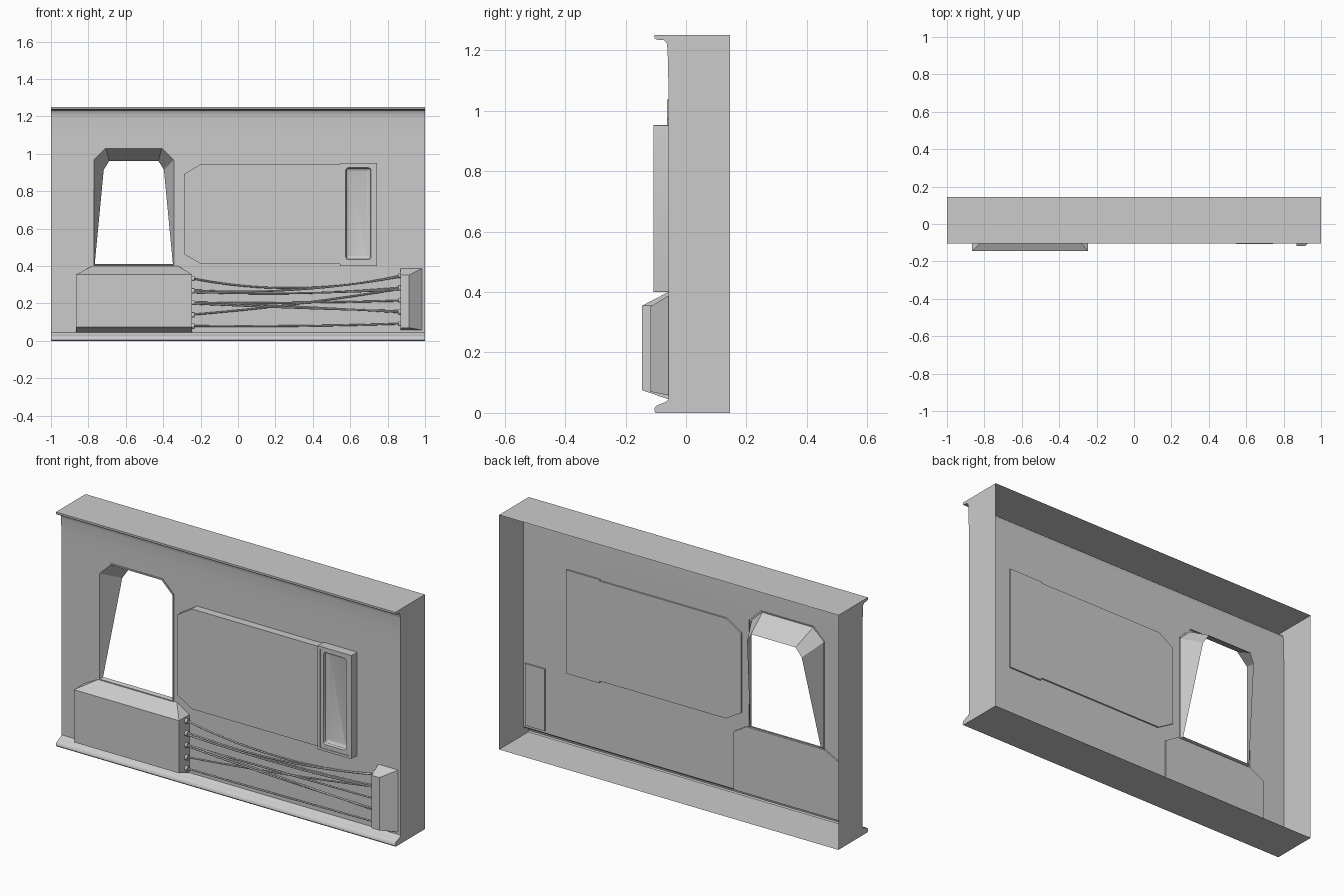
import bpy, bmesh, math
from mathutils import Vector

if "Cube" in bpy.data.objects:
    bpy.data.objects.remove(bpy.data.objects["Cube"])


def finish(bm, name, angle=30):
    bmesh.ops.recalc_face_normals(bm, faces=bm.faces)
    me = bpy.data.meshes.new(name)
    bm.to_mesh(me)
    bm.free()
    ob = bpy.data.objects.new(name, me)
    bpy.context.collection.objects.link(ob)
    bpy.ops.object.select_all(action='DESELECT')
    ob.select_set(True)
    bpy.context.view_layer.objects.active = ob
    bpy.ops.object.shade_smooth_by_angle(angle=math.radians(angle))
    return ob


def loft(name, loops, cap_start=True, cap_end=True, closed=False, angle=30):
    """Skin a series of closed point loops."""
    bm = bmesh.new()
    rings = [[bm.verts.new(p) for p in loop] for loop in loops]
    n = len(rings[0])
    pairs = list(zip(rings, rings[1:])) + ([(rings[-1], rings[0])] if closed else [])
    for a, b in pairs:
        for i in range(n):
            j = (i + 1) % n
            bm.faces.new((a[i], a[j], b[j], b[i]))
    if cap_start and not closed:
        bm.faces.new(rings[0])
    if cap_end and not closed:
        bm.faces.new(rings[-1])
    return finish(bm, name, angle)


def at(outline, y):
    return [(x, y, z) for x, z in outline]


def round_rect(x0, x1, z0, z1, r, n=4):
    pts = []
    for k, (cx, cz) in enumerate([(x1 - r, z1 - r), (x0 + r, z1 - r),
                                  (x0 + r, z0 + r), (x1 - r, z0 + r)]):
        for i in range(n + 1):
            a = math.pi / 2 * (k + i / n)
            pts.append((cx + r * math.cos(a), cz + r * math.sin(a)))
    return pts


WALL = -0.058
CX = -0.557


def arch(w0, z0, w1, z1, w2, z2):
    """Chamfer-topped window outline, symmetric about CX."""
    right = [(w0, z0), (w1, z1), (w2, z2)]
    return [(CX + w, z) for w, z in right] + [(CX - w, z) for w, z in reversed(right)]


# Wall shell: lipped profile, closed ends, open back, window hole
opening = arch(0.214, 0.405, 0.214, 0.968, 0.15, 1.03)
profile = [(0.145, 0), (-0.1, 0), (-0.105, 0.006), (-0.103, 0.018), (-0.096, 0.025),
           (-0.08, 0.031), (-0.066, 0.037), (WALL, 0.045),
           (WALL, 1.05), (-0.059, 1.13), (-0.061, 1.2), (-0.064, 1.224),
           (-0.072, 1.233), (-0.098, 1.235), (-0.104, 1.24), (-0.104, 1.25), (0.145, 1.25)]
FLAT = 7
bm = bmesh.new()
ends = [[bm.verts.new((x, y, z)) for y, z in profile] for x in (-1, 1)]
for end in ends:
    bm.faces.new(end)
for i in range(len(profile) - 1):
    if i != FLAT:
        bm.faces.new((ends[0][i], ends[0][i + 1], ends[1][i + 1], ends[1][i]))
border = [ends[0][FLAT], ends[0][FLAT + 1], ends[1][FLAT + 1], ends[1][FLAT]]
hole = [bm.verts.new(p) for p in at(opening, WALL)]
edges = []
for loop in (border, hole):
    for a, b in zip(loop, loop[1:] + loop[:1]):
        edges.append(bm.edges.get((a, b)) or bm.edges.new((a, b)))
bmesh.ops.triangle_fill(bm, use_beauty=True, edges=edges, normal=(0, -1, 0))
finish(bm, "wall_shell", 40)

# Window hood: thin raised rim and a tunnel deepening towards the top
rim = arch(0.22, 0.4, 0.22, 0.972, 0.154, 1.037)
rear = [(x, -0.042 + (z - 0.41) / 0.553 * 0.102, z)
        for x, z in arch(0.209, 0.41, 0.161, 0.914, 0.131, 0.963)]
loft("window_hood", [at(rim, -0.05), at(rim, -0.063), at(opening, -0.063), rear],
     False, False, angle=10)

# Raised door panel with clipped left corners
panel = [(0.55, 0.412), (0.55, 0.945), (-0.2, 0.945), (-0.29, 0.89), (-0.29, 0.465), (-0.2, 0.412)]
loft("door_panel", [at(panel, -0.05), at(panel, -0.1)])

# Handle frame with a scooped slot
outer = round_rect(0.545, 0.743, 0.4, 0.952, 0.002)
step = round_rect(0.558, 0.73, 0.413, 0.939, 0.004)
slot = round_rect(0.576, 0.711, 0.435, 0.926, 0.014)
scoop = [(y, round_rect(0.576 + d, 0.711 - d, 0.435 + d, 0.926 - d, 0.014 - d * 0.4))
         for y, d in [(-0.09, 0.003), (-0.083, 0.01), (-0.08, 0.02)]]
loft("handle_frame", [at(outer, -0.05), at(outer, -0.107), at(step, -0.107),
                      at(step, -0.104), at(slot, -0.104)] + [at(o, y) for y, o in scoop])

# Equipment box: sloped top and bottom, clipped rear corners
bm = bmesh.new()
back = [(-0.866, 0.045), (-0.246, 0.045), (-0.246, 0.355), (-0.32, 0.4), (-0.78, 0.4), (-0.866, 0.355)]
front = [(-0.866, 0.075), (-0.246, 0.075), (-0.246, 0.355), (-0.866, 0.355)]
r = [bm.verts.new(p) for p in at(back, -0.05)]
m = [bm.verts.new(p) for p in at(back, WALL)]
f = [bm.verts.new(p) for p in at(front, -0.145)]
bm.faces.new(r)
bm.faces.new(f)
for i in range(6):
    j = (i + 1) % 6
    bm.faces.new((r[i], r[j], m[j], m[i]))
for face in [(m[0], m[1], f[1], f[0]), (m[1], m[2], f[2], f[1]), (m[2], m[3], f[2]),
             (m[3], m[4], f[3], f[2]), (m[4], m[5], f[3]), (m[5], m[0], f[0], f[3])]:
    bm.faces.new(face)
finish(bm, "equipment_box", 10)

# Cable bracket: wedge fading into the wall on the right
base = [(0.868, 0.058), (0.985, 0.058), (0.985, 0.388), (0.868, 0.388)]
nose = [(0.87, 0.07), (0.915, 0.07), (0.915, 0.352), (0.87, 0.352)]
loft("cable_bracket", [at(base, -0.05), at(base, WALL), at(nose, -0.117)], angle=10)


def tube(name, path, radius, sides=8):
    """Round tube following a path that runs mostly along x."""
    loops = []
    for i, p in enumerate(path):
        t = (path[min(i + 1, len(path) - 1)] - path[max(i - 1, 0)]).normalized()
        u = t.cross(Vector((0, 1, 0))).normalized()
        v = t.cross(u)
        loops.append([p + radius * (u * math.cos(k * math.tau / sides) + v * math.sin(k * math.tau / sides))
                      for k in range(sides)])
    return loft(name, loops, angle=60)


# Cables: (left z, right z, sag)
cables = [(0.335, 0.35, 0.06), (0.272, 0.345, 0.035), (0.264, 0.285, 0.02), (0.26, 0.275, 0.012),
          (0.205, 0.215, 0.005), (0.2, 0.16, 0.004), (0.14, 0.28, 0.012), (0.208, 0.152, -0.004),
          (0.08, 0.092, 0.006)]
for i, (za, zb, sag) in enumerate(cables):
    path = []
    for k in range(21):
        t = k / 20
        path.append(Vector((-0.25 + 1.125 * t, -0.086 + 0.006 * math.sin(math.pi * t) * (-1) ** i,
                            za + (zb - za) * t - sag * 4 * t * (1 - t))))
    tube(f"cable_{i + 1}", path, 0.0045)

# Plugs at both cable ends
for side, x, d, zs in [("left", -0.248, 1, (0.332, 0.266, 0.204, 0.138, 0.08)),
                       ("right", 0.872, -1, (0.35, 0.282, 0.217, 0.155, 0.092))]:
    for i, z in enumerate(zs):
        tube(f"plug_{side}_{i + 1}", [Vector((x, -0.086, z)), Vector((x + 0.015 * d, -0.086, z))], 0.013, 12)
